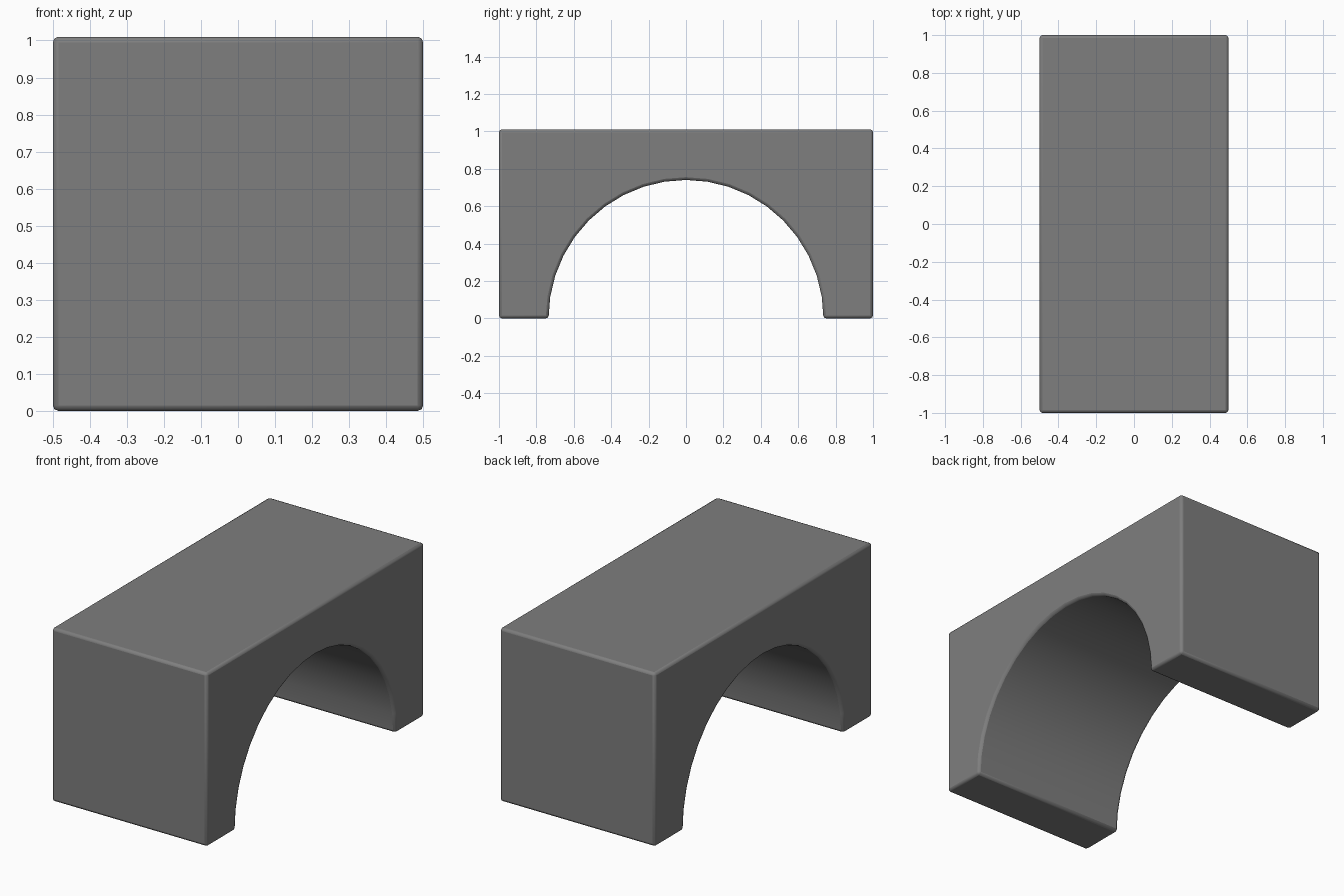
import bpy, bmesh, math

if "Cube" in bpy.data.objects:
    bpy.data.objects.remove(bpy.data.objects["Cube"])

LENGTH, WIDTH, HEIGHT = 2.0, 1.0, 1.01
RADIUS_Y, RADIUS_Z, STEPS = 0.735, 0.74, 20

# Grey material
grey = bpy.data.materials.new("grey")
grey.diffuse_color = (0.21, 0.21, 0.21, 1)
grey.use_nodes = True
grey.node_tree.nodes["Principled BSDF"].inputs["Base Color"].default_value = grey.diffuse_color

# Side profile: rectangle with a half-round opening
half = LENGTH / 2
profile = [(half, 0), (half, HEIGHT), (-half, HEIGHT), (-half, 0)]
for i in range(STEPS + 1):
    a = math.pi * (1 - i / STEPS)
    profile.append((RADIUS_Y * math.cos(a), RADIUS_Z * math.sin(a)))

# Extrude the profile across the width
bm = bmesh.new()
face = bm.faces.new([bm.verts.new((-WIDTH / 2, y, z)) for y, z in profile])
ext = bmesh.ops.extrude_face_region(bm, geom=[face])
bmesh.ops.translate(bm, vec=(WIDTH, 0, 0),
                    verts=[g for g in ext["geom"] if isinstance(g, bmesh.types.BMVert)])
bmesh.ops.recalc_face_normals(bm, faces=bm.faces)

mesh = bpy.data.meshes.new("arch_block")
bm.to_mesh(mesh)
bm.free()
mesh.materials.append(grey)
block = bpy.data.objects.new("arch_block", mesh)
bpy.context.collection.objects.link(block)

# Slightly rounded edges
bevel = block.modifiers.new("rounded_edges", "BEVEL")
bevel.width = 0.015
bevel.segments = 2
bevel.limit_method = "ANGLE"
bevel.angle_limit = math.radians(40)

# Smooth inside of the arch, flat outer faces
bpy.context.view_layer.objects.active = block
block.select_set(True)
bpy.ops.object.shade_smooth_by_angle(angle=math.radians(30))
